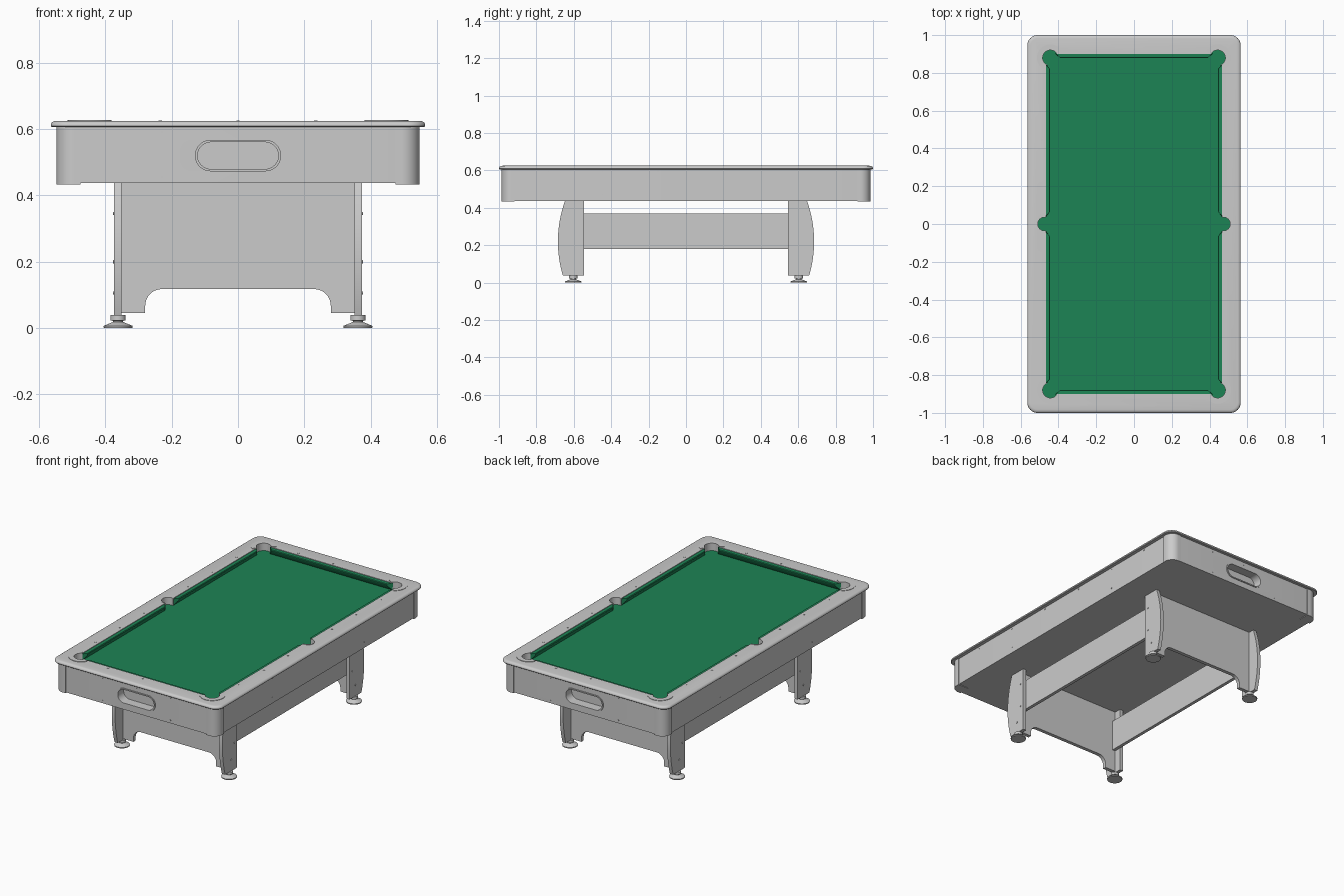
import bpy, bmesh
from math import cos, sin, pi, radians

if "Cube" in bpy.data.objects:
    bpy.data.objects.remove(bpy.data.objects["Cube"])

felt = bpy.data.materials.new("green_felt")
felt.diffuse_color = (0.012, 0.23, 0.09, 1)
felt.use_nodes = True
felt.node_tree.nodes["Principled BSDF"].inputs["Base Color"].default_value = felt.diffuse_color


def build(name, solids, mat=None):
    """One object from solids; each solid is a list of equal-length 3D rings."""
    bm = bmesh.new()
    for rings in solids:
        loops = [[bm.verts.new(p) for p in r] for r in rings]
        n = len(loops[0])
        for a, b in zip(loops, loops[1:]):
            for i in range(n):
                j = (i + 1) % n
                bm.faces.new((a[i], a[j], b[j], b[i]))
        bm.faces.new(loops[0])
        bm.faces.new(loops[-1])
    bmesh.ops.recalc_face_normals(bm, faces=bm.faces)
    me = bpy.data.meshes.new(name)
    bm.to_mesh(me)
    bm.free()
    ob = bpy.data.objects.new(name, me)
    bpy.context.collection.objects.link(ob)
    if mat:
        me.materials.append(mat)
    return ob


def prism(pts, axis, lo, hi):
    put = {'x': lambda u, v, w: (w, u, v), 'y': lambda u, v, w: (u, w, v),
           'z': lambda u, v, w: (u, v, w)}[axis]
    return [[put(u, v, w) for u, v in pts] for w in (lo, hi)]


def arc(cx, cy, r, a0, a1, n=12):
    return [(cx + r * cos(radians(a0 + (a1 - a0) * i / n)),
             cy + r * sin(radians(a0 + (a1 - a0) * i / n))) for i in range(n + 1)]


def circle(cx, cy, r, n=40):
    return arc(cx, cy, r, 0, 360 - 360 / n, n - 1)


def rrect(hx, hy, r, cx=0, cy=0, n=10):
    pts = []
    for k, (sx, sy) in enumerate(((1, 1), (-1, 1), (-1, -1), (1, -1))):
        pts += arc(cx + sx * (hx - r), cy + sy * (hy - r), r, 90 * k, 90 * k + 90, n)
    return pts


def rect(x0, x1, y0, y1):
    return [(x0, y0), (x1, y0), (x1, y1), (x0, y1)]


def cut(ob, cutters):
    for c in cutters:
        m = ob.modifiers.new("cut", 'BOOLEAN')
        m.operation, m.object, m.solver = 'DIFFERENCE', c, 'EXACT'
    dg = bpy.context.evaluated_depsgraph_get()
    me = bpy.data.meshes.new_from_object(ob.evaluated_get(dg))
    ob.modifiers.clear()
    ob.data = me


SIGNS = [(sx, sy) for sx in (-1, 1) for sy in (-1, 1)]
CORNER = (0.443, 0.88)
SIDE = 0.474

# Top rail and table body, opened for the bed, pockets and ball returns
rail = build("top_rail", [[[(x, y, z) for x, y in rrect(0.565 - d, 1 - d, 0.055 - d)]
             for d, z in ((0.003, 0.606), (0, 0.609), (0, 0.614), (0.003, 0.6195),
                          (0.009, 0.6235), (0.018, 0.625))]])
body = build("table_body", [prism(rrect(0.543, 0.982, 0.05), 'z', 0.437, 0.61)])
cutters = [build("bed_cutter", [prism(rect(-0.465, 0.465, -0.9, 0.9), 'z', 0.58, 0.7)])]
for sx, sy in SIGNS:
    cutters.append(build("corner_pocket_cutter", [prism(
        circle(sx * CORNER[0], sy * CORNER[1], 0.042), 'z', 0.5795, 0.71)]))
for s in (-1, 1):
    cutters.append(build("side_pocket_cutter", [prism(circle(s * SIDE, 0, 0.037), 'z', 0.5795, 0.71)]))
returns = [build("return_cutter", [prism(rrect(0.122, 0.0405, 0.0405, 0, 0.52), 'y', s * 0.93, s * 1.1)])
           for s in (-1, 1)]
cut(rail, cutters)
cut(body, cutters + returns)

# Ball return frames at both ends
for s, end in ((-1, "front"), (1, "back")):
    frame = build(end + "_ball_return_frame",
                  [prism(rrect(0.13, 0.0475, 0.0475, 0, 0.52), 'y', s * 0.975, s * 0.987)])
    cut(frame, returns)
for c in cutters + returns:
    bpy.data.objects.remove(c)

# Playing surface
build("bed", [prism(rect(-0.515, 0.515, -0.93, 0.93), 'z', 0.576, 0.582)], felt)

# Cushions: (depth from rail edge, height, 0..1 end taper)
SECTION = ((-0.004, 0.622, 0), (0.018, 0.62, 0.9), (0.021, 0.616, 1),
           (0.02, 0.609, 1), (0.0, 0.581, 0))
cushions = []
for s in (-1, 1):
    for t in (-1, 1):
        cushions.append([[(s * (0.465 - d), t * (e + g * k), z) for d, z, k in SECTION]
                         for e, g in ((0.04, 0.027), (0.845, -0.025))])
    cushions.append([[(t * (0.415 - 0.025 * k), s * (0.9 - d), z) for d, z, k in SECTION]
                     for t in (-1, 1)])
build("cushions", cushions, felt)


# Pocket liners with raised trim
def band(cx, cy, r0, r1, mid, half):
    return arc(cx, cy, r1, mid - half, mid + half, 32) + arc(cx, cy, r0, mid + half, mid - half, 32)


liners = []
for sx, sy in SIGNS:
    mid = 90 - sx * 90 + sx * 45 if sy > 0 else -(90 - sx * 90 + sx * 45)
    x, y = sx * CORNER[0], sy * CORNER[1]
    liners.append(prism(band(x, y, 0.0405, 0.046, mid, 108), 'z', 0.578, 0.6275))
    liners.append(prism(band(x, y, 0.0455, 0.071, mid, 105), 'z', 0.622, 0.6275))
for s in (-1, 1):
    liners.append(prism(band(s * SIDE, 0, 0.0355, 0.041, 90 - 90 * s, 98), 'z', 0.578, 0.6265))
build("pocket_liners", liners)

# Rounded corner covers on the body
for sx, sy in SIGNS:
    pts = [(0.475, 0.917)] + [(0.548, 0.917)] + arc(0.494, 0.932, 0.054, 0, 90) + [(0.475, 0.986)]
    build("corner_cover", [prism([(sx * x, sy * y) for x, y in pts], 'z', 0.433, 0.607)])

# End panels with arched foot cutout
half = [(0.353, 0.44), (0.353, 0.045), (0.28, 0.045)] + arc(0.23, 0.067, 0.05, 0, 90, 10)
panel = half + [(-x, z) for x, z in reversed(half)]
for s, end in ((-1, "front"), (1, "back")):
    build(end + "_end_panel", [prism(panel, 'y', s * 0.588, s * 0.61)])

# Bowed legs, levelling feet and side stretchers
bow = [(0.685 - 0.8 * (z - 0.22) ** 2, z) for z in [0.037 + 0.403 * i / 20 for i in range(21)]]
leg = [(0.545, 0.037)] + bow + [(0.545, 0.44)]
for sx, sy in SIGNS:
    build("leg", [prism([(sy * y, z) for y, z in leg], 'x', sx * 0.352, sx * 0.374)])
    build("levelling_foot", [[[(x, y, z) for x, y in circle(sx * 0.362, sy * 0.603, r, 32)]
          for r, z in ((0.043, 0), (0.044, 0.006), (0.022, 0.015), (0.015, 0.018),
                       (0.015, 0.021), (0.023, 0.023), (0.023, 0.039))]])
for s, side in ((-1, "left"), (1, "right")):
    build(side + "_stretcher", [prism(rect(-0.588, 0.588, 0.18, 0.37), 'x', s * 0.332, s * 0.352)])

# Screws on the apron and legs, sights on the rail
screws, sights = [], []
for s in (-1, 1):
    for x, z in ((0, 0.59), (-0.23, 0.59), (0.23, 0.59), (-0.23, 0.455), (0.23, 0.455)):
        screws.append(prism(circle(x, z, 0.004, 12), 'y', s * 0.975, s * 0.984))
    for t in (-1, 1):
        for y, z in ((0.15, 0.595), (0.445, 0.595), (0.737, 0.595), (0.445, 0.472)):
            screws.append(prism(circle(t * y, z, 0.004, 12), 'x', s * 0.535, s * 0.545))
        for y, z in ((0.57, 0.345), (0.57, 0.2), (0.6, 0.105)):
            screws.append(prism(circle(t * y, z, 0.005, 12), 'x', s * 0.37, s * 0.377))
        for y in (0.212, 0.445, 0.68):
            sights.append(prism(circle(s * 0.487, t * y, 0.005, 12), 'z', 0.62, 0.6265))
    for x in (-0.235, 0, 0.235):
        sights.append(prism(circle(x, s * 0.92, 0.005, 12), 'z', 0.62, 0.6265))
build("screws", screws)
build("rail_sights", sights)

# Smooth shading with crisp edges
for ob in bpy.context.scene.objects:
    ob.select_set(True)
    bpy.context.view_layer.objects.active = ob
bpy.ops.object.shade_smooth_by_angle(angle=radians(30))
